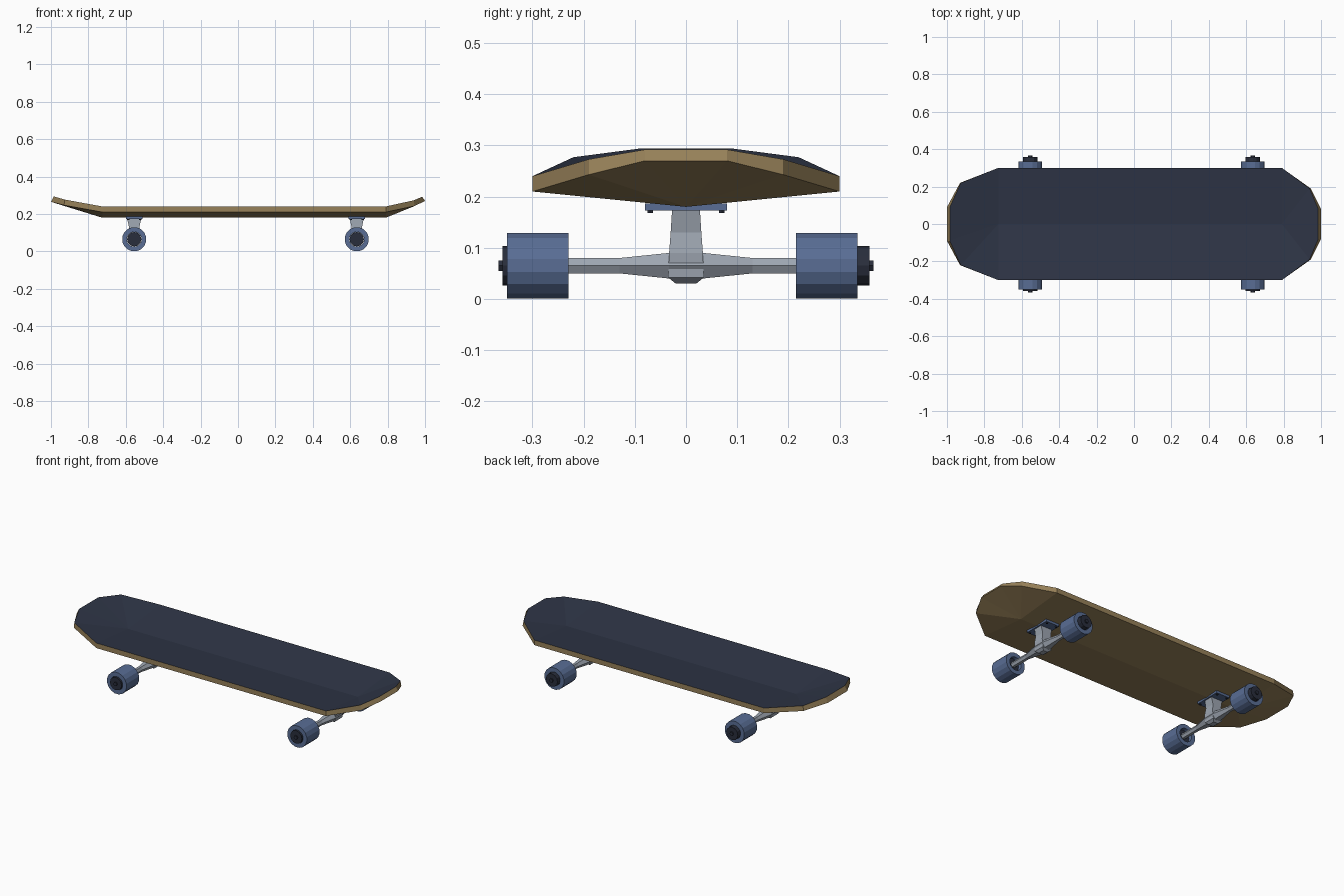
import bpy, bmesh, math
from mathutils import Matrix, Vector

if "Cube" in bpy.data.objects:
    bpy.data.objects.remove(bpy.data.objects["Cube"])


def mat(name, rgb):
    m = bpy.data.materials.new(name)
    m.diffuse_color = (*rgb, 1)
    m.use_nodes = True
    m.node_tree.nodes["Principled BSDF"].inputs["Base Color"].default_value = m.diffuse_color
    return m


WOOD = mat("wood", (0.31, 0.22, 0.10))
GRIP = mat("dark grip", (0.028, 0.036, 0.062))
BLUE = mat("wheel blue", (0.10, 0.155, 0.30))
METAL = mat("grey metal", (0.34, 0.38, 0.44))
DARK = mat("hub dark", (0.022, 0.027, 0.045))


def finish(name, bm, *mats):
    bmesh.ops.recalc_face_normals(bm, faces=bm.faces[:])
    me = bpy.data.meshes.new(name)
    bm.to_mesh(me)
    bm.free()
    for m in mats:
        me.materials.append(m)
    ob = bpy.data.objects.new(name, me)
    bpy.context.collection.objects.link(ob)
    return ob


def loft(name, rings, material):
    """Skin a list of equal-length point rings and cap both ends."""
    bm = bmesh.new()
    vs = [[bm.verts.new(p) for p in r] for r in rings]
    n = len(rings[0])
    for a, b in zip(vs, vs[1:]):
        for i in range(n):
            bm.faces.new((a[i], a[(i + 1) % n], b[(i + 1) % n], b[i]))
    bm.faces.new(vs[0])
    bm.faces.new(vs[-1])
    return finish(name, bm, material)


def box_ring(x, hx, hy, z):
    return [(x - hx, -hy, z), (x + hx, -hy, z), (x + hx, hy, z), (x - hx, hy, z)]


def cyl_y(name, x, y0, y1, z, r, sides, material):
    def ring(y):
        return [(x + r * math.cos(t), y, z + r * math.sin(t))
                for t in (2 * math.pi * i / sides for i in range(sides))]
    return loft(name, [ring(y0), ring(y1)], material)


# Deck: concave board with kicked-up faceted ends; (x, half width, bottom z, top inset, thickness)
RIGHT = [(0.79, 0.30, 0.21, 0, 0.03), (0.945, 0.19, 0.243, 0.006, 0.03), (1.0, 0.08, 0.27, 0.015, 0.022)]
LEFT = [(-0.725, 0.30, 0.21, 0, 0.03), (-0.93, 0.22, 0.247, -0.004, 0.03), (-1.0, 0.09, 0.265, -0.015, 0.029)]


def sheet(bm, top):
    def v(p, s):
        x, w, z, inset, th = p
        return bm.verts.new((x - inset * top, s * w, z + th * top))
    ends = []
    for side in (RIGHT, LEFT):
        rim = [v(p, -1) for p in side] + [v(p, 1) for p in reversed(side)]
        ends.append((rim, bm.verts.new((side[0][0], 0, 0.18 + 0.03 * top))))
    (r, rc), (l, lc) = ends
    faces = [bm.faces.new((c, a, b)) for rim, c in ends for a, b in zip(rim, rim[1:])]
    faces += [bm.faces.new((l[0], r[0], rc, lc)), bm.faces.new((lc, rc, r[-1], l[-1]))]
    for f in faces:
        f.material_index = top
    return r + l[::-1]


bm = bmesh.new()
low, high = sheet(bm, 0), sheet(bm, 1)
for i in range(len(low)):
    j = (i + 1) % len(low)
    bm.faces.new((low[i], low[j], high[j], high[i]))
finish("deck", bm, WOOD, GRIP)


# Wheel: a ring with an open centre
def wheel(name, x, y0, y1):
    bm = bmesh.new()
    prof = [(0.065, y0), (0.065, y1), (0.040, y1), (0.040, y0)]
    n = 16
    rings = []
    for i in range(n):
        t = 2 * math.pi * (i + 0.5) / n
        rings.append([bm.verts.new((x + r * math.cos(t), y, 0.065 + r * math.sin(t))) for r, y in prof])
    for i in range(n):
        a, b = rings[i], rings[(i + 1) % n]
        for k in range(4):
            m = (k + 1) % 4
            bm.faces.new((a[k], a[m], b[m], b[k]))
    finish(name, bm, BLUE)


def axle_ring(x, y, hx, hz):
    return [(x + hx * a, y, 0.065 + hz * b)
            for a, b in ((1, 0), (0.5, 1), (-0.5, 1), (-1, 0), (-0.5, -1), (0.5, -1))]


for label, x in (("left", -0.555), ("right", 0.635)):
    # Base plate and its bolts
    loft(label + "_base_plate", [box_ring(x, 0.045, 0.08, z) for z in (0.173, 0.187)], BLUE)
    for sx in (-1, 1):
        for sy in (-1, 1):
            bx, by = x + sx * 0.032, sy * 0.07
            loft(label + "_bolt", [[(bx + 0.006 * math.cos(k * math.pi / 3), by + 0.006 * math.sin(k * math.pi / 3), z)
                                    for k in range(6)] for z in (0.168, 0.176)], DARK)
    # Hanger: post and tapering axle body
    loft(label + "_post", [box_ring(x, hx, hy, z) for hx, hy, z in (
        (0.015, 0.02, 0.03), (0.03, 0.035, 0.042), (0.034, 0.033, 0.09),
        (0.028, 0.03, 0.13), (0.038, 0.027, 0.178))], METAL)
    loft(label + "_axle", [axle_ring(x, y, hx, hz) for y, hx, hz in (
        (-0.32, 0.016, 0.015), (-0.13, 0.016, 0.015), (-0.033, 0.036, 0.025),
        (0.033, 0.036, 0.025), (0.13, 0.016, 0.015), (0.32, 0.016, 0.015))], METAL)
    # Wheels, hubs and axle nuts
    for side, s, inner, outer in (("front", -1, 0.23, 0.35), ("back", 1, 0.215, 0.335)):
        wheel(f"{label}_{side}_wheel", x, s * inner, s * outer)
        cyl_y(f"{label}_{side}_hub", x, s * (inner + 0.02), s * 0.359, 0.065, 0.0385, 12, DARK)
        cyl_y(f"{label}_{side}_nut", x, s * 0.35, s * 0.366, 0.065, 0.012, 6, DARK)
